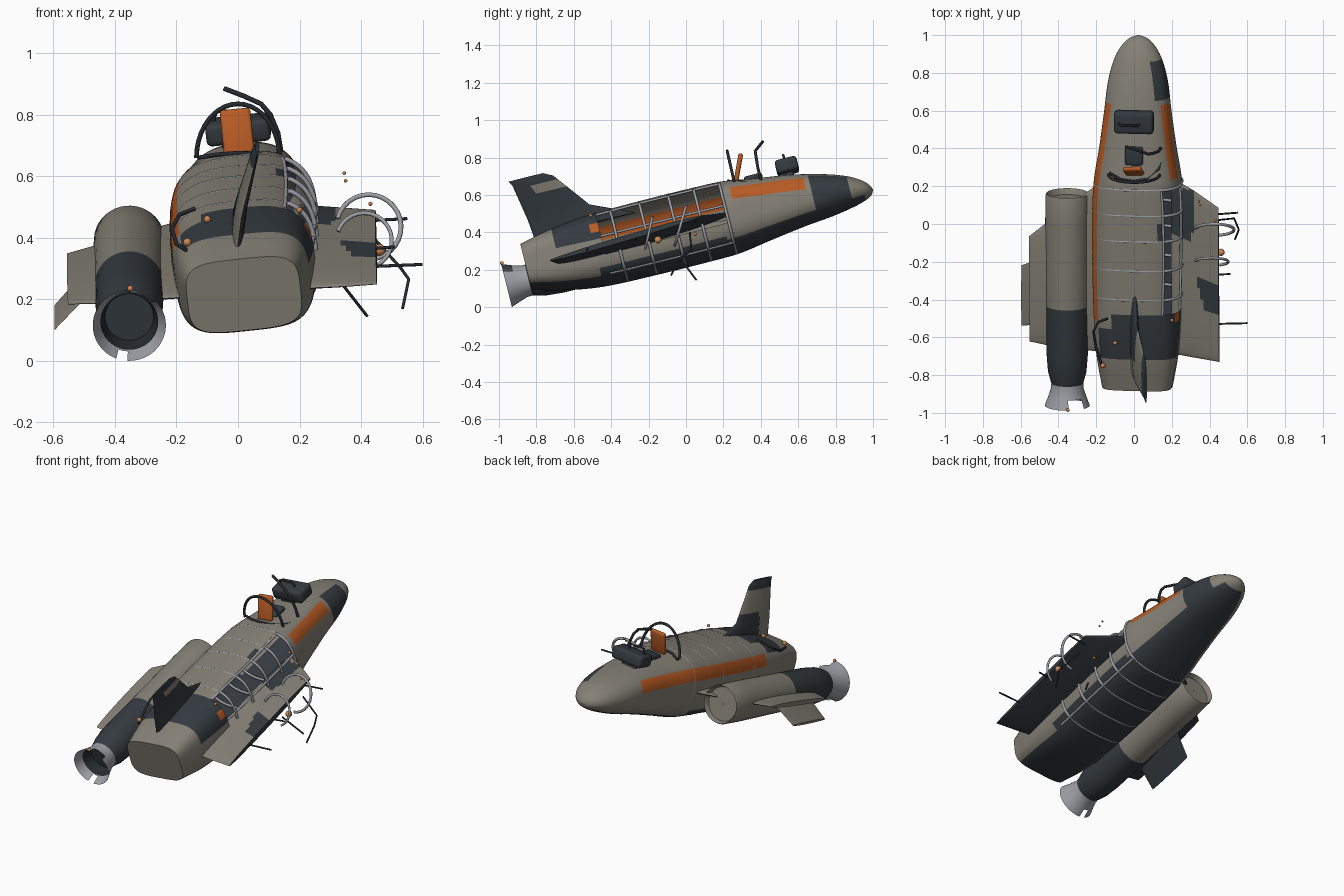
import bpy, bmesh, math
from mathutils import Matrix, Vector

old = bpy.data.objects.get("Cube")
if old:
    bpy.data.objects.remove(old, do_unlink=True)

PALETTE = {
    "hull_grey": (0.235, 0.218, 0.18), "dark_slate": (0.034, 0.043, 0.051),
    "safety_orange": (0.48, 0.105, 0.018), "bare_steel": (0.34, 0.35, 0.38),
    "copper": (0.62, 0.24, 0.09), "charcoal": (0.02, 0.024, 0.029),
}
MATS = []
for label, rgb in PALETTE.items():
    m = bpy.data.materials.new(label)
    m.use_nodes = True
    m.diffuse_color = (*rgb, 1)
    m.node_tree.nodes["Principled BSDF"].inputs["Base Color"].default_value = (*rgb, 1)
    MATS.append(m)
GREY, DARK, ORANGE, STEEL, COPPER, CHAR = range(6)

# The craft rests nose-up with a slight roll; parts are built level and then tilted
ROT = Matrix.Rotation(math.radians(14), 4, "X") @ Matrix.Rotation(math.radians(-6.2), 4, "Y")
TILT = Matrix.Translation((0.02, 0, 0.42)) @ ROT


def add(name, data, matrix):
    ob = bpy.data.objects.new(name, data)
    bpy.context.collection.objects.link(ob)
    ob.matrix_world = matrix
    return ob


def finish(name, bm, matrix, angle=35):
    me = bpy.data.meshes.new(name)
    bm.to_mesh(me)
    bm.free()
    for m in MATS:
        me.materials.append(m)
    for p in me.polygons:
        p.use_smooth = True
    me.set_sharp_from_angle(angle=math.radians(angle))
    return add(name, me, matrix)


def loft(name, rings, rule, caps=True):
    """Skin closed rings; rule(centre, degrees, normal) gives a colour, or None for a hole."""
    bm = bmesh.new()
    rows = [[bm.verts.new(p) for p in r] for r in rings]
    n = len(rows[0])
    made = []
    for a, b in zip(rows, rows[1:]):
        for j in range(n):
            k = (j + 1) % n
            made.append((bm.faces.new((a[j], a[k], b[k], b[j])), 360 * (j + 0.5) / n))
    if caps:
        made += [(bm.faces.new(rows[0]), -1), (bm.faces.new(rows[-1]), -1)]
    bmesh.ops.recalc_face_normals(bm, faces=bm.faces[:])
    gone = []
    for f, deg in made:
        col = rule(f.calc_center_median(), deg, f.normal)
        if col is None:
            gone.append(f)
        else:
            f.material_index = col
    bmesh.ops.delete(bm, geom=gone, context="FACES")
    return finish(name, bm, TILT)


def tube(name, pts, r, mat, matrix=Matrix(), cyclic=False):
    cu = bpy.data.curves.new(name, "CURVE")
    cu.dimensions = "3D"
    cu.bevel_depth, cu.bevel_resolution, cu.use_fill_caps = r, 2, True
    sp = cu.splines.new("POLY")
    sp.points.add(len(pts) - 1)
    for p, q in zip(sp.points, pts):
        p.co = (*q, 1)
    sp.use_cyclic_u = cyclic
    cu.materials.append(MATS[mat])
    return add(name, cu, matrix)


def box(name, centre, size, mat, matrix, bevel=0.012):
    bm = bmesh.new()
    bmesh.ops.create_cube(bm, size=1, matrix=Matrix.Diagonal((*size, 1)))
    bmesh.ops.bevel(bm, geom=bm.edges[:], offset=bevel, segments=3, affect="EDGES", profile=0.5)
    for f in bm.faces:
        f.material_index = mat
    return finish(name, bm, Matrix.Translation(centre) @ matrix)


# Fuselage stations: along, half width, half height, squareness, droop
STATIONS = [(-.88, .185, .12, 4, .008), (-.7, .215, .162, 3.6, .004), (-.5, .23, .19, 3.1, 0),
            (-.2, .238, .198, 3, 0), (.1, .238, .198, 2.9, 0), (.25, .23, .194, 2.8, 0),
            (.42, .203, .168, 2.8, 0), (.62, .177, .14, 2.6, 0), (.78, .158, .114, 2.3, -.01),
            (.9, .125, .084, 2.1, -.02), (.97, .085, .055, 2, -.03), (1.005, .046, .03, 2, -.037),
            (1.02, .006, .004, 2, -.04)]


def station(s):
    i = max(k for k in range(len(STATIONS) - 1) if STATIONS[k][0] <= s + 1e-6)
    a, b = STATIONS[i], STATIONS[i + 1]
    p, q = STATIONS[max(i - 1, 0)], STATIONS[min(i + 2, len(STATIONS) - 1)]
    d = b[0] - a[0]
    t = (s - a[0]) / d
    out = []
    for c in range(1, 5):
        m0 = (b[c] - p[c]) / (b[0] - p[0]) * d
        m1 = (q[c] - a[c]) / (q[0] - a[0]) * d
        out.append((2*t**3 - 3*t*t + 1) * a[c] + (t**3 - 2*t*t + t) * m0
                   + (3*t*t - 2*t**3) * b[c] + (t**3 - t*t) * m1)
    return out


def stripe_warp(s, deg):
    """Slide the upper mesh rows so rows 24 and 48 follow the stripe's straight edges."""
    if not 0 < deg < 180:
        return deg
    s = min(max(s, -.5), .66)
    _, h, n, _ = station(s)
    mid = .108 - .1 * max(0, s - .25)
    lo, hi = (math.degrees(math.asin(min(.97, (v / h) ** (n / 2)))) for v in (mid - .034, mid + .034))
    a = min(deg, 180 - deg)
    if a < 24:
        a *= lo / 24
    elif a < 48:
        a = lo + (a - 24) * (hi - lo) / 24
    else:
        a = hi + (a - 48) * (90 - hi) / 42
    return a if deg <= 90 else 180 - a


def hull_point(s, deg, scale=1):
    w, h, n, droop = station(s)
    t = math.radians(stripe_warp(s, deg))
    c, k = math.cos(t), math.sin(t)
    return Vector((scale * w * math.copysign(abs(c) ** (2 / n), c), s,
                   scale * h * math.copysign(abs(k) ** (2 / n), k) + droop))


def hull_rule(c, deg, n):
    s = c.y
    if deg < 0:
        return GREY
    if -.47 < s < .22 and (deg < 64 or deg > 352):
        return None                                     # torn-open flank
    if (132 < deg < 156 and -.5 < s < .66) or (24 < deg < 48 and .28 < s < .66):
        return ORANGE
    if 24 < deg < 40 and -.5 < s < -.46:
        return ORANGE                                   # stripe remnant behind the tear
    if .71 < s < .9 and (deg < 62 or deg > 270):
        return DARK                                     # nose patch
    if -.7 < s < -.47 and 8 < deg < (132 if s < -.53 else 108):
        return DARK                                     # rear deck patch
    if -.07 < s < .04 and 62 < deg < 74:
        return DARK                                     # patch beside the tear
    edge = 28 if -.5 < s < .2 else 48
    right_edge = 36 if s > .2 else edge
    return DARK if 180 + edge < deg < 360 - right_edge and s < .97 else GREY


steps = [a[0] + (b[0] - a[0]) * k / 6 for a, b in zip(STATIONS, STATIONS[1:]) for k in range(6)]
loft("fuselage", [[hull_point(s, d) for d in range(0, 360, 4)] for s in steps + [1.02]], hull_rule)

# Frame ribs sit almost flush with the skin and bulge out along the torn flank
for i, s in enumerate((.23, .09, -.05, -.21, -.37)):
    ring = [hull_point(s, d, 1.0 if d < 64 or d > 315 else .97) for d in range(0, 360, 6)]
    tube(f"frame_rib_{i}", ring, .008, STEEL, TILT, True)
for i, d in enumerate((64, 12, -45)):
    tube(f"longeron_{i}", [hull_point(-.45 + k * .075, d, .99) for k in range(10)], .007, STEEL, TILT)


# Wings, droop panel and fin share one lens-shaped section
def blade(name, sections, rule, upright=False, rise=0, cuts=8, n=48):
    rings = []
    for a, b in zip(sections, sections[1:]):
        for k in range(cuts + (b == sections[-1])):
            span, le, te, th, off = (p + (q - p) * k / cuts for p, q in zip(a, b))
            ring = []
            for j in range(n):
                t = 2 * math.pi * j / n
                ch = (le + te) / 2 + (le - te) / 2 * math.cos(t)
                up = off + th / 2 * math.sin(t) + rise * math.cos(t)
                ring.append((up, ch, span) if upright else (span, ch, up))
            rings.append(ring)
    return loft(name, rings, rule)


def wing_rule(c, deg, n):
    if n.z < -.1:
        return DARK
    root = c.x > 0 and c.x < .3 and -.06 < c.y < .2
    outer = c.x > .31 and -.48 < c.y < -.3 and c.x + c.y * .3 > .22
    return DARK if root or outer else GREY


def fin_rule(c, deg, n):
    if n.x > 0:
        return GREY if .36 < c.z < .42 and c.y > -.74 else DARK
    return DARK if c.z > .42 or (c.z < .3 and c.y > -.68) else GREY


blade("left_side_wing", [(.18, .26, -.71, .065, -.015), (.3, .19, -.73, .05, -.018),
                         (.43, .1, -.75, .03, -.018)], wing_rule, rise=.018)
blade("right_side_wing", [(-.18, .24, -.71, .06, -.01), (-.48, .0, -.68, .045, -.007),
                          (-.578, -.08, -.66, .028, -.004)], wing_rule, rise=.012)
blade("drooping_wingtip", [(-.5, -.2, -.56, .02, -.006), (-.632, -.27, -.6, .015, -.112)], wing_rule)
blade("tail_fin", [(.15, -.24, -.8, .045, -.005), (.25, -.47, -.81, .04, .018),
                   (.44, -.62, -.845, .022, .084), (.465, -.67, -.86, .012, .094)], fin_rule, True)


# Engine pod with a shallow intake, and a chipped exhaust bell
def revolve(name, profile, rule, n=40):
    rings = [[(-.378 + r * math.cos(2 * math.pi * j / n), s, -.023 + r * math.sin(2 * math.pi * j / n))
              for j in range(n)] for s, r in profile]
    return loft(name, rings, rule, caps=False)


revolve("engine_pod", [(.12, .002), (.12, .1), (.145, .107), (.152, .111), (.142, .115), (0, .117),
                       (-.46, .112), (-.72, .11), (-.82, .102), (-.89, .083), (-.89, .002)],
        lambda c, d, n: DARK if c.y < -.46 else GREY)


def bell_rule(c, deg, n):
    return None if c.y < -.955 and (38 < deg < 80 or 245 < deg < 263) else STEEL


revolve("exhaust_bell", [(-.87, .084), (-.91, .086), (-.955, .1), (-1.005, .119)], bell_rule)
revolve("exhaust_liner", [(-.885, .078), (-.91, .081), (-.955, .094)], lambda c, d, n: CHAR)

# Cockpit: console, seat, handle, canopy frame remains
box("console", (0, .54, .752), (.21, .12, .075), DARK, ROT, .018)
box("console_pedestal", (0, .54, .69), (.1, .08, .06), DARK, ROT)
seat_rot = Matrix.Rotation(math.radians(-10), 4, "X") @ Matrix.Rotation(math.radians(-6), 4, "Y")
box("seat_back", (-.003, .28, .745), (.1, .025, .15), ORANGE, seat_rot)
box("seat_cushion", (0, .36, .69), (.095, .1, .03), DARK, ROT)
tube("console_handle", [(-.08, .53, .78), (-.07, .52, .81), (.02, .52, .815), (.03, .53, .78)], .006, CHAR)


def arc(centre, rx, rz, start, end, lean=0, n=20):
    pts = []
    for k in range(n + 1):
        t = math.radians(start + (end - start) * k / n)
        pts.append((centre[0] + rx * math.cos(t), centre[1] + lean * math.sin(t),
                    centre[2] + rz * math.sin(t)))
    return pts


tube("canopy_rear_hoop", arc((0, .26, .66), .135, .175, 0, 180, -.04), .008, CHAR)
tube("canopy_broken_hoop", [(.14, .4, .68), (.13, .385, .74), (.105, .375, .8), (.075, .37, .835),
                            (.02, .39, .86), (-.045, .41, .885)], .008, CHAR)
tube("canopy_sill", [(.16, .45, .645), (.155, .37, .66), (.13, .29, .672), (.07, .24, .673),
                     (0, .225, .675), (-.07, .235, .67), (-.13, .27, .66)], .007, CHAR)

# Bent hoops, snapped rods and a loose cable
tube("wing_hoop_front", arc((.425, -.03, .435), .105, .105, 165, -85, .03), .008, STEEL)
tube("wing_hoop_rear", arc((.41, -.2, .39), .09, .09, 160, -60, .02), .007, STEEL)
RODS = [[(.4, -.53, .305), (.6, -.525, .313)], [(.42, .05, .455), (.55, .06, .462)],
        [(.38, -.27, .36), (.51, -.265, .37)], [(.33, -.03, .26), (.42, .055, .145)],
        [(.44, .02, .4), (.53, .03, .3), (.555, -.03, .265), (.535, -.08, .17)]]
for i, pts in enumerate(RODS):
    tube(f"snapped_rod_{i}", pts, .005, CHAR)
tube("loose_cable", [(-.14, -.5, .495), (-.19, -.52, .475), (-.215, -.57, .43), (-.2, -.66, .38),
                     (-.17, -.75, .36)], .007, CHAR)

# Loose copper fittings
BEADS = [(.46, -.15, .36, .02), (.345, .12, .61, .006), (.35, .1, .585, .006), (.43, .02, .51, .007),
         (.35, .05, .39, .009), (-.1, -.63, .46, .012), (-.165, -.75, .385, .014),
         (-.35, -.985, .235, .01), (.2, -.51, .49, .01), (.22, .2, .55, .009)]
for i, (x, y, z, r) in enumerate(BEADS):
    bm = bmesh.new()
    bmesh.ops.create_icosphere(bm, subdivisions=2, radius=r)
    for f in bm.faces:
        f.material_index = COPPER
    finish(f"copper_fitting_{i}", bm, Matrix.Translation((x, y, z)), 60)
